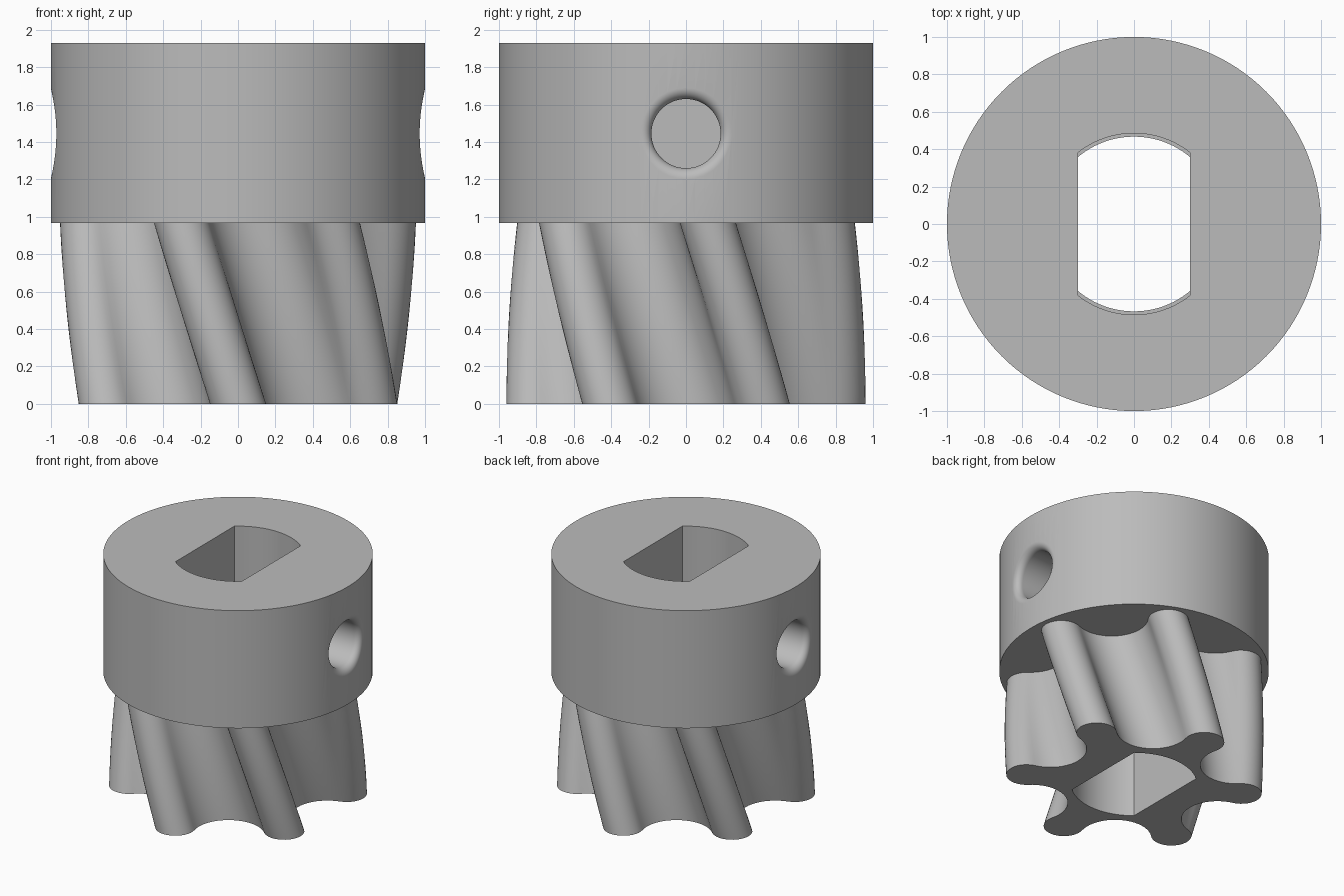
import bpy, bmesh
from math import sin, cos, pi, radians, sqrt, asin, atan2, hypot

if "Cube" in bpy.data.objects:
    bpy.data.objects.remove(bpy.data.objects["Cube"], do_unlink=True)

SPLIT, TOP = 0.967, 1.93          # collar underside and top
LOBES, PITCH, TIP = 6, 0.81, 0.15  # rotor lobes, their pitch radius, tip radius
TWIST = radians(-21.7)
HOLE_Z, HOLE_R, RIM_R = 1.445, 0.185, 0.245

grey = bpy.data.materials.new("plain grey")
grey.use_nodes = True
colour = (0.5, 0.5, 0.5, 1)
grey.diffuse_color = colour
grey.node_tree.nodes["Principled BSDF"].inputs["Base Color"].default_value = colour


def loft(name, rings):
    """Closed solid through a list of equally sized point rings."""
    bm = bmesh.new()
    loops = [[bm.verts.new(p) for p in ring] for ring in rings]
    n = len(loops[0])
    for a, b in zip(loops, loops[1:]):
        for i in range(n):
            j = (i + 1) % n
            bm.faces.new((a[i], a[j], b[j], b[i]))
    bm.faces.new(loops[0][::-1])
    bm.faces.new(loops[-1])
    bmesh.ops.recalc_face_normals(bm, faces=bm.faces[:])
    mesh = bpy.data.meshes.new(name)
    bm.to_mesh(mesh)
    bm.free()
    obj = bpy.data.objects.new(name, mesh)
    bpy.context.collection.objects.link(obj)
    mesh.materials.append(grey)
    return obj


def prism(name, outline, z0, z1, steps=1, twist=0):
    rings = []
    for k in range(steps + 1):
        t = k / steps
        c, s = cos(twist * t), sin(twist * t)
        rings.append([(x * c - y * s, x * s + y * c, z0 + (z1 - z0) * t)
                      for x, y in outline])
    return loft(name, rings)


def arc(cx, cy, r, a0, a1, n):
    return [(cx + r * cos(a0 + (a1 - a0) * i / n),
             cy + r * sin(a0 + (a1 - a0) * i / n)) for i in range(n + 1)]


def slot(radius, z0, z1):
    """Round bore with two flat sides."""
    a = asin(0.3 / radius)
    outline = (arc(0, 0, radius, pi / 2 - a, pi / 2 + a, 24)
               + arc(0, 0, radius, -pi / 2 - a, -pi / 2 + a, 24))
    return prism("slot_cutter", outline, z0, z1)


def side_hole(side):
    """Blind round hole whose rounded rim follows the collar wall."""
    n, steps = 64, 8
    angles = [2 * pi * i / n for i in range(n)]

    def ring(r, depth):
        return [(side * (sqrt(1 - (r * cos(a)) ** 2) - depth),
                 r * cos(a), HOLE_Z + r * sin(a)) for a in angles]

    def flat(r, x):
        return [(side * x, r * cos(a), HOLE_Z + r * sin(a)) for a in angles]

    rim = RIM_R - HOLE_R
    rings = [flat(HOLE_R, 0.5)]
    for k in range(steps + 1):
        a = pi / 2 * k / steps
        rings.append(ring(RIM_R - rim * cos(a), rim * (1 - sin(a))))
    rings.append(flat(RIM_R + 0.01, 1.1))
    return loft("hole_cutter", rings)


def cut(obj, cutters):
    bpy.context.view_layer.objects.active = obj
    for c in cutters:
        c.hide_render = True
        mod = obj.modifiers.new("cut", 'BOOLEAN')
        mod.operation, mod.solver, mod.object = 'DIFFERENCE', 'EXACT', c
        bpy.ops.object.modifier_apply(modifier=mod.name)
        bpy.data.objects.remove(c, do_unlink=True)
    bpy.ops.object.select_all(action='DESELECT')
    obj.select_set(True)
    bpy.ops.object.shade_smooth_by_angle(angle=radians(35))


# Collar with the slotted bore and two side holes
collar = prism("collar", arc(0, 0, 1, 0, 2 * pi, 128)[:-1], SPLIT, TOP)
cut(collar, [slot(0.485, SPLIT - 0.1, TOP + 0.1), side_hole(1), side_hole(-1)])

# Twisted rotor: convex lobes joined by tangent concave valleys
half = pi / LOBES
gap = 2 * PITCH * sin(half / 2)          # lobe centre to valley centre
outline = []
for k in range(LOBES):
    a = pi / 2 + 2 * half * k
    b = a + half
    lx, ly = PITCH * cos(a), PITCH * sin(a)
    vx, vy = PITCH * cos(b), PITCH * sin(b)
    to_valley = atan2(vy - ly, vx - lx)
    sweep = (to_valley - a) % (2 * pi)
    outline += arc(lx, ly, TIP, a - sweep, a + sweep, 20)
    back = (to_valley + pi - b) % (2 * pi)
    outline += arc(vx, vy, gap - TIP, b + back, b + 2 * pi - back, 20)[1:-1]
rotor = prism("rotor", outline, 0, SPLIT, 24, TWIST)
cut(rotor, [slot(0.467, -0.1, SPLIT + 0.1)])
